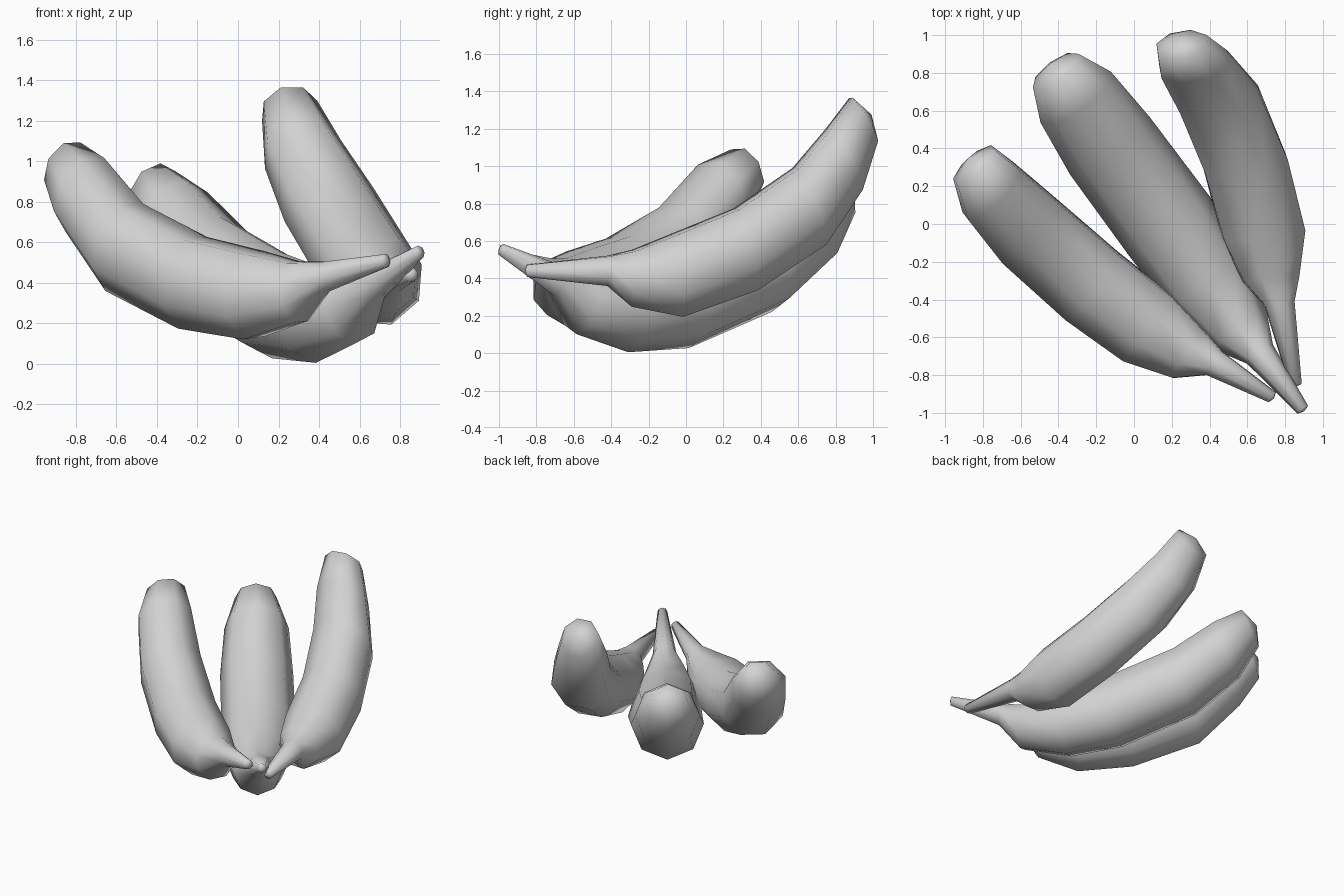
import bpy
import bmesh
import math
from mathutils import Vector

SIDES = 8

cube = bpy.data.objects.get("Cube")
if cube:
    bpy.data.objects.remove(cube, do_unlink=True)

# Single peel colour
peel = bpy.data.materials.new("light_grey_peel")
peel.use_nodes = True
peel.diffuse_color = (0.65, 0.65, 0.65, 1)
bsdf = next(n for n in peel.node_tree.nodes if n.type == "BSDF_PRINCIPLED")
bsdf.inputs["Base Color"].default_value = peel.diffuse_color


def build_fruit(name, heading, roll, stations):
    """Loft octagonal rings along a curved path from the stem to the blunt end.

    Each station holds distance along the heading, sideways offset, height
    and ring diameter. Roll leans the top ridge sideways.
    """
    c, s = math.cos(math.radians(heading)), math.sin(math.radians(heading))
    path = [Vector((c * a - s * b, s * a + c * b, z)) for a, b, z, d in stations]
    forward = Vector((-c, -s, 0))
    side_ref = Vector((-s, c, 0))
    bm = bmesh.new()
    rings, normals = [], []
    for i, point in enumerate(path):
        # Rings lean half as far as the path itself
        before = path[max(i - 1, 0)]
        after = path[min(i + 1, len(path) - 1)]
        normal = ((after - before).normalized() + forward).normalized()
        side = (side_ref - normal * side_ref.dot(normal)).normalized()
        up = side.cross(normal)
        if up.z < 0:
            up.negate()
        ring = []
        for k in range(SIDES):
            angle = math.tau * k / SIDES + math.radians(roll)
            offset = up * math.cos(angle) + side * math.sin(angle)
            ring.append(bm.verts.new(point + offset * stations[i][3] / 2))
        rings.append(ring)
        normals.append(normal)
    for r0, r1 in zip(rings, rings[1:]):
        for k in range(SIDES):
            j = (k + 1) % SIDES
            bm.faces.new((r0[k], r0[j], r1[j], r1[k]))
    # Slightly domed caps on the stem and the blunt end
    for i, sign in ((0, -1), (-1, 1)):
        tip = bm.verts.new(path[i] + normals[i] * sign * stations[i][3] * 0.17)
        for k in range(SIDES):
            bm.faces.new((rings[i][k], rings[i][(k + 1) % SIDES], tip))
    bmesh.ops.recalc_face_normals(bm, faces=bm.faces)
    mesh = bpy.data.meshes.new(name)
    bm.to_mesh(mesh)
    bm.free()
    mesh.materials.append(peel)
    mesh.shade_smooth()
    obj = bpy.data.objects.new(name, mesh)
    bpy.context.collection.objects.link(obj)


# Outer fruit on the right
build_fruit("right_banana", -40.1, 18, [
    (1.15, -.23, .51, .07), (.8, -.29, .43, .16), (.67, -.34, .355, .32),
    (.41, -.375, .34, .46), (.04, -.395, .4, .48), (-.41, -.385, .575, .47),
    (-.69, -.355, .835, .41), (-.85, -.305, .965, .29)])

# Middle fruit, lowest of the bunch
build_fruit("middle_banana", -54, 0, [
    (1.32, .145, .55, .07), (.95, .135, .39, .17), (.79, .125, .27, .34),
    (.48, .13, .245, .48), (.12, .145, .29, .53), (-.41, .14, .475, .52),
    (-.725, .145, .69, .46), (-.9, .142, .85, .3)])

# Outer fruit on the left, raised highest
build_fruit("left_banana", -90, -18, [
    (.85, .855, .44, .07), (.42, .77, .44, .17), (.29, .725, .4, .32),
    (.05, .685, .415, .47), (-.32, .59, .555, .48), (-.66, .45, .785, .47),
    (-.845, .32, 1.035, .4), (-.95, .255, 1.25, .29)])
